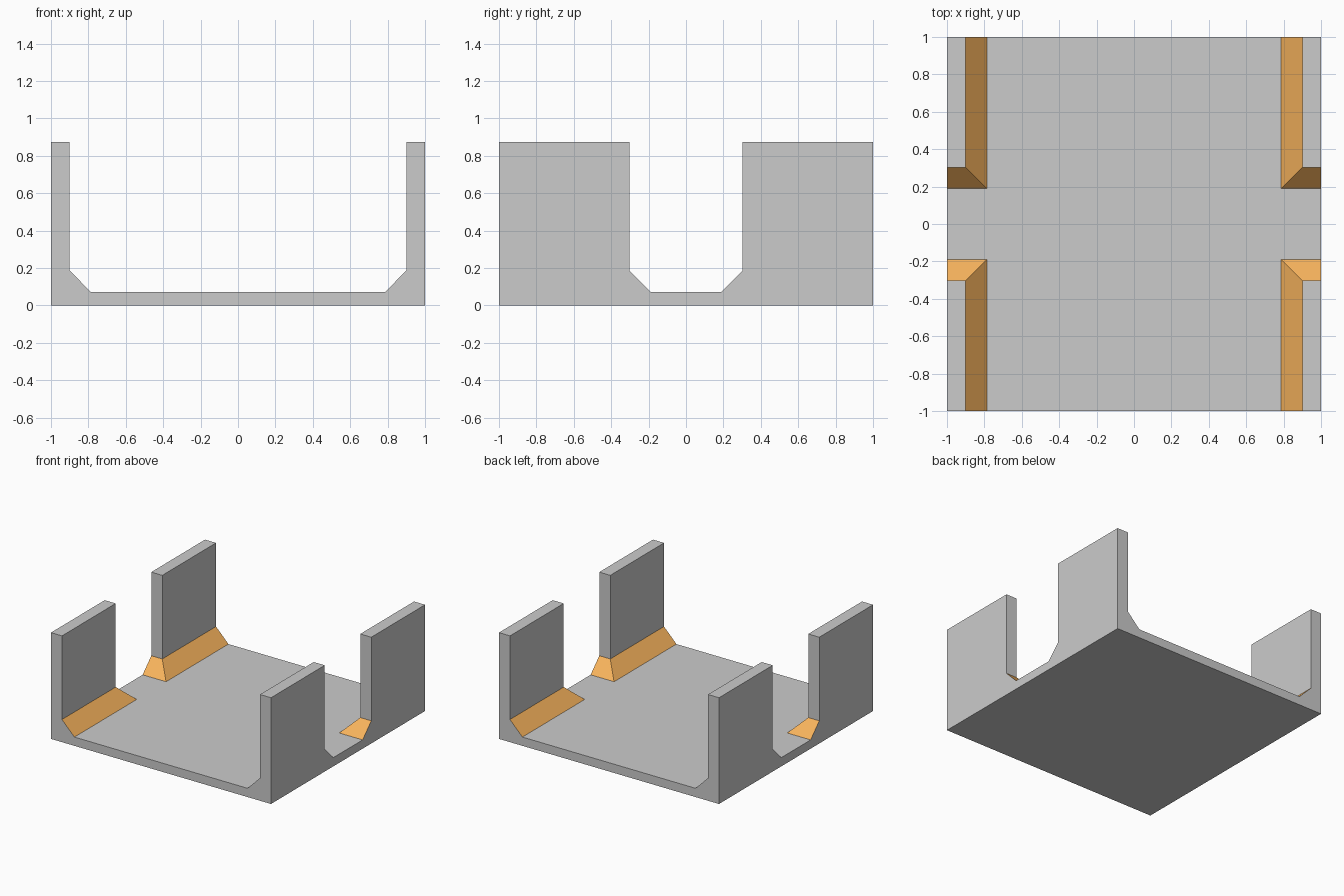
import bpy, bmesh
from mathutils import Vector

if "Cube" in bpy.data.objects:
    bpy.data.objects.remove(bpy.data.objects["Cube"])

FLOOR, CHAMFER_TOP, TOP = 0.072, 0.186, 0.873   # heights
X_FOOT, X_WALL = 0.787, 0.9                     # inner side of the walls
Y_FOOT, Y_WALL = 0.19, 0.302                    # gap between the walls

mesh = bpy.data.meshes.new("tray_with_corner_walls")
tray = bpy.data.objects.new("tray_with_corner_walls", mesh)
bpy.context.collection.objects.link(tray)

body = bpy.data.materials.new("body_grey")
body.diffuse_color = (0.8, 0.8, 0.8, 1)
body.use_nodes = True
body.node_tree.nodes["Principled BSDF"].inputs["Base Color"].default_value = body.diffuse_color
orange = bpy.data.materials.new("chamfer_orange")
orange.diffuse_color = (0.95, 0.46, 0.11, 1)
orange.use_nodes = True
orange.node_tree.nodes["Principled BSDF"].inputs["Base Color"].default_value = orange.diffuse_color
mesh.materials.append(body)
mesh.materials.append(orange)

# base plate
bm = bmesh.new()
bmesh.ops.create_cube(bm, size=2)
for v in bm.verts:
    v.co.z = FLOOR if v.co.z > 0 else 0

# cuts that mark the wall footprints
for axis, d in ((0, X_FOOT), (1, Y_FOOT)):
    for s in (-1, 1):
        normal = Vector((0, 0, 0))
        normal[axis] = 1
        bmesh.ops.bisect_plane(bm, geom=bm.verts[:] + bm.edges[:] + bm.faces[:],
                               plane_co=normal * d * s, plane_no=normal)


def raise_faces(faces, z, inset=False):
    """Extrude the corner faces up, optionally pulling in the inner edges."""
    faces = bmesh.ops.extrude_discrete_faces(bm, faces=faces)["faces"]
    for v in {v for f in faces for v in f.verts}:
        v.co.z = z
        if inset:
            for i, wall in ((0, X_WALL), (1, Y_WALL)):
                if abs(v.co[i]) < 0.99:
                    v.co[i] = wall if v.co[i] > 0 else -wall
    return faces


# chamfered feet, then the four upright walls
bm.normal_update()
corners = [f for f in bm.faces if f.normal.z > 0.9
           and abs(f.calc_center_median().x) > X_FOOT
           and abs(f.calc_center_median().y) > Y_FOOT]
corners = raise_faces(corners, CHAMFER_TOP, inset=True)
raise_faces(corners, TOP)

# colour the sloped faces
bmesh.ops.recalc_face_normals(bm, faces=bm.faces[:])
for f in bm.faces:
    f.material_index = int(0.1 < f.normal.z < 0.9)

# merge coplanar faces
bmesh.ops.dissolve_limit(bm, angle_limit=0.01, verts=bm.verts[:],
                         edges=bm.edges[:], delimit={'MATERIAL'})
bm.to_mesh(mesh)
bm.free()
